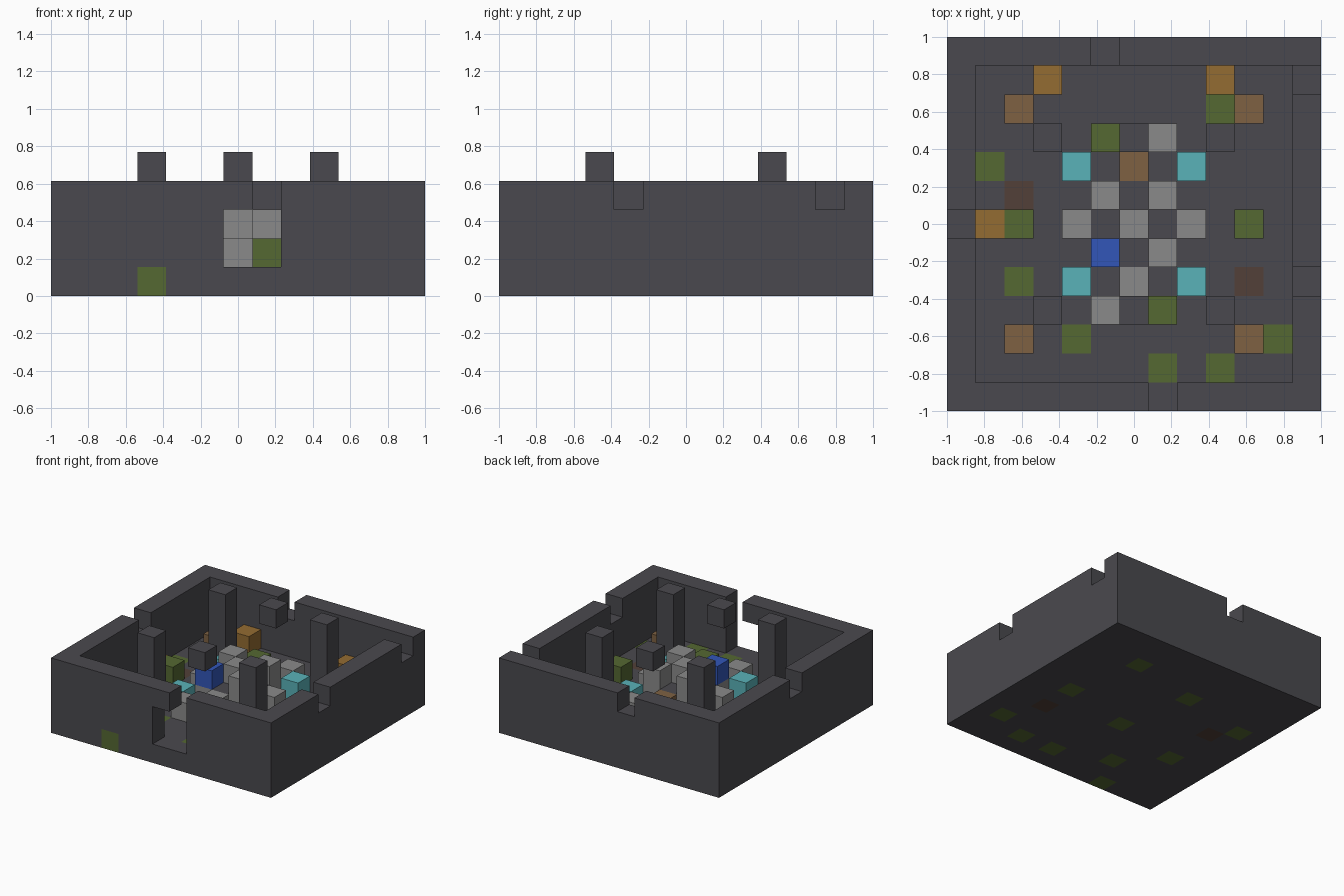
import bpy
import bmesh
from mathutils import Matrix, Vector

old = bpy.data.objects.get("Cube")
if old:
    bpy.data.objects.remove(old, do_unlink=True)

N = 6                      # cells run from -N to N
U = 2 / (2 * N + 1)        # cell size
SPAN = range(-N, N + 1)


def material(name, rgb):
    linear = [(c / 255 / 12.92) if c < 11 else ((c / 255 + 0.055) / 1.055) ** 2.4 for c in rgb]
    m = bpy.data.materials.new(name)
    m.use_nodes = True
    m.diffuse_color = (*linear, 1)
    m.node_tree.nodes["Principled BSDF"].inputs["Base Color"].default_value = (*linear, 1)
    return m


dark = material("dark stone", (74, 73, 78))
grey = material("grey stone", (138, 138, 138))
moss = material("moss green", (85, 104, 50))
rust = material("dark rust", (82, 64, 56))
wood = material("brown wood", (126, 97, 66))
amber = material("amber", (148, 108, 50))
teal = material("teal crystal", (90, 178, 184))
blue = material("blue crystal", (50, 86, 184))

parts = {}


def part(name, mat, cells):
    parts[name] = (mat, set(cells))


def stack(columns, layers=(1,)):
    return {(i, j, k) for i, j in columns for k in layers}


# Floor slab with mossy and rusty patches
moss_spots = stack([(3, 4), (4, 0), (5, -4), (-1, 3), (0, -1), (3, -5), (1, -5),
                    (-2, -4), (-4, -2), (-5, 2), (-3, -6)], (0,))
rust_spots = stack([(-4, 1), (4, -2)], (0,))
slab = stack([(i, j) for i in SPAN for j in SPAN], (0,))
part("floor", dark, slab - moss_spots - rust_spots)
part("floor_moss", moss, moss_spots)
part("floor_rust", rust, rust_spots)

# Outer walls with a doorway and broken notches in the top course
ring = stack([(i, j) for i in SPAN for j in SPAN if max(abs(i), abs(j)) == N], (1, 2, 3))
doorway = stack([(0, -N), (1, -N)], (1, 2))
notches = stack([(1, -N), (-1, N), (-N, 0), (N, -2), (N, 5)], (3,))
part("walls", dark, ring - doorway - notches)

# Pillars and hovering blocks
corners = [(sx, sy) for sx in (-1, 1) for sy in (-1, 1)]
for n, (sx, sy) in enumerate(corners):
    part(f"pillar_{n + 1}", dark, stack([(3 * sx, 3 * sy)], (1, 2, 3, 4)))
part("hovering_block_front", dark, stack([(0, -3)], (4,)))
part("hovering_block_back", dark, stack([(0, 3)], (4,)))

# Central altar
part("altar_core", dark, stack([(0, 1), (0, -1), (1, 0), (-1, 0)]))
tall = stack([(0, 0), (-1, 1), (1, 1), (1, -1)], (1, 2)) | stack([(-1, -1)])
low = stack([(-2, 0), (2, 0), (0, -2), (1, 3), (-1, -3)])
part("altar_stones", grey, tall | low)
part("altar_gem", blue, stack([(-1, -1)], (2,)))
part("altar_wood_block", wood, stack([(0, 2)]))
part("altar_crystals", teal, stack([(2 * sx, 2 * sy) for sx, sy in corners]))

# Loose blocks around the room
part("moss_blocks", moss, stack([(1, -3), (-1, 3), (4, 0), (-4, 0)]))
part("wood_crates", wood, stack([(4 * sx, 4 * sy) for sx, sy in corners]))
part("amber_blocks", amber, stack([(-3, 5), (3, 5), (-5, 0)]))

# Turn each part into a clean mesh, leaving out faces buried between cells
filled = set().union(*(cells for _, cells in parts.values()))
for name, (mat, cells) in parts.items():
    bm = bmesh.new()
    for cell in sorted(cells):
        centre = Vector(cell)
        made = bmesh.ops.create_cube(bm, size=1, matrix=Matrix.Translation(centre))
        faces = {f for v in made["verts"] for f in v.link_faces}
        buried = []
        for f in faces:
            beyond = centre + 2 * (f.calc_center_median() - centre)
            if tuple(round(c) for c in beyond) in filled:
                buried.append(f)
        bmesh.ops.delete(bm, geom=buried, context="FACES")
    bmesh.ops.remove_doubles(bm, verts=bm.verts, dist=0.001)
    bmesh.ops.translate(bm, verts=bm.verts, vec=(0, 0, 0.5))
    bmesh.ops.scale(bm, verts=bm.verts, vec=(U, U, U))
    mesh = bpy.data.meshes.new(name)
    bm.to_mesh(mesh)
    bm.free()
    mesh.materials.append(mat)
    bpy.context.collection.objects.link(bpy.data.objects.new(name, mesh))
